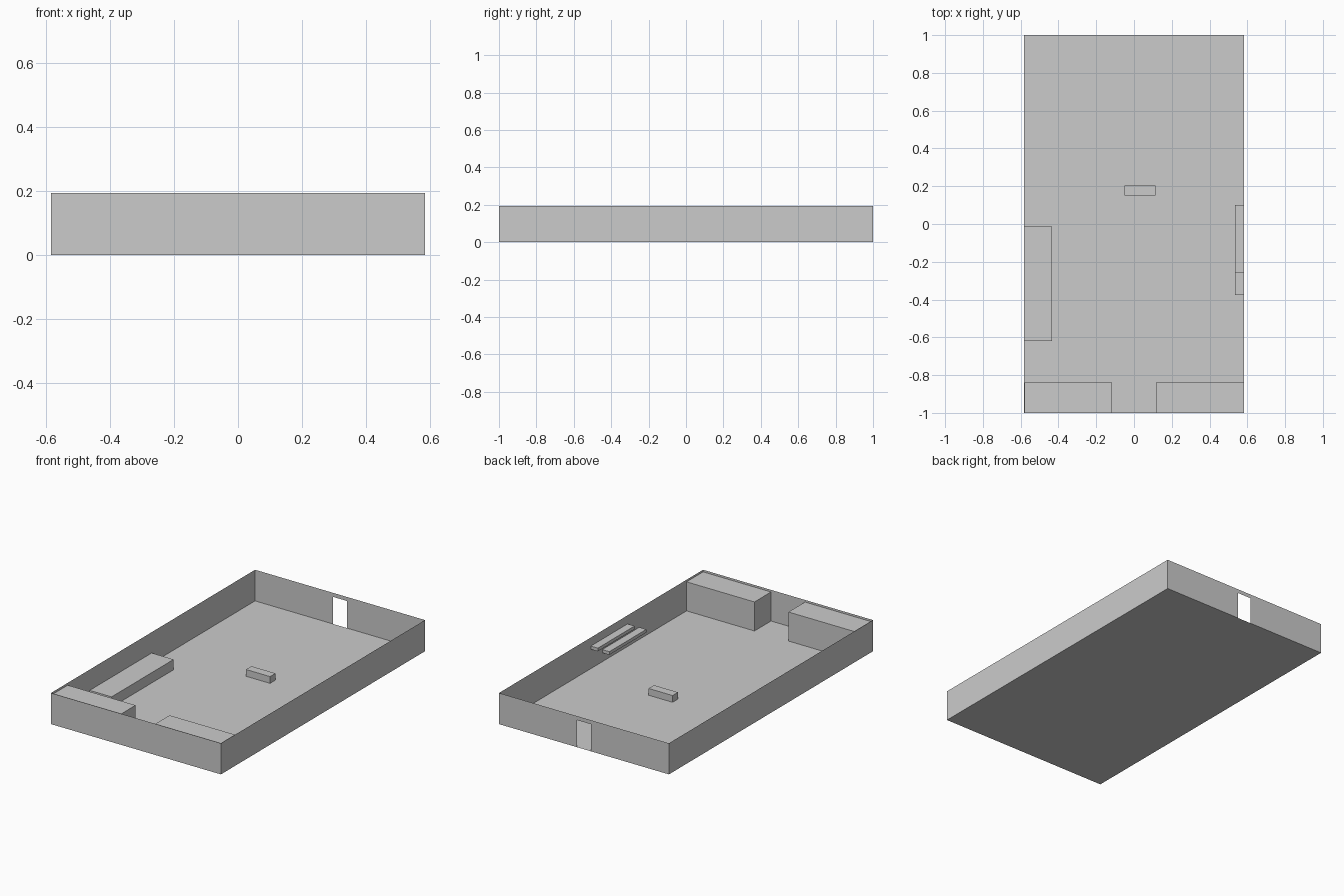
import bpy

if "Cube" in bpy.data.objects:
    bpy.data.objects.remove(bpy.data.objects["Cube"])

W, D, H = 0.583, 1.0, 0.193      # half width, half depth, wall height
DOOR_W, DOOR_H = 0.048, 0.168    # half width and height of the doorway


def make_object(name, verts, faces):
    mesh = bpy.data.meshes.new(name)
    mesh.from_pydata(verts, [], faces)
    mesh.update()
    obj = bpy.data.objects.new(name, mesh)
    bpy.context.collection.objects.link(obj)
    return obj


def panel(name, points):
    """Single flat sheet from an outline."""
    return make_object(name, points, [tuple(range(len(points)))])


def box(name, x, y, z):
    """Closed box from (min, max) ranges."""
    verts = [(a, b, c) for a in x for b in y for c in z]
    faces = [(0, 1, 3, 2), (4, 6, 7, 5), (0, 4, 5, 1),
             (2, 3, 7, 6), (0, 2, 6, 4), (1, 5, 7, 3)]
    return make_object(name, verts, faces)


# Floor
panel("floor", [(-W, -D, 0), (W, -D, 0), (W, D, 0), (-W, D, 0)])

# Thin walls
panel("front_wall", [(-W, -D, 0), (W, -D, 0), (W, -D, H), (-W, -D, H)])
panel("left_wall", [(-W, D, 0), (-W, -D, 0), (-W, -D, H), (-W, D, H)])
panel("right_wall", [(W, -D, 0), (W, D, 0), (W, D, H), (W, -D, H)])

# Back wall with doorway
outline = [(W, 0), (DOOR_W, 0), (DOOR_W, DOOR_H), (-DOOR_W, DOOR_H),
           (-DOOR_W, 0), (-W, 0), (-W, H), (W, H)]
panel("back_wall", [(x, D, z) for x, z in outline])

# Tall cabinets against the front wall
box("left_cabinet", (-0.581, -0.116), (-D, -0.838), (0, 0.18))
box("right_cabinet", (0.117, W), (-D, -0.838), (0, 0.18))

# Low counter along the left wall
box("counter", (-W, -0.433), (-0.62, -0.013), (0, 0.064))

# Small table in the middle
box("table", (-0.05, 0.115), (0.15, 0.203), (0, 0.042))

# Staggered shelves on the right wall
box("upper_shelf", (0.535, W), (-0.26, 0.10), (0.12, 0.14))
box("lower_shelf", (0.535, W), (-0.375, -0.013), (0.055, 0.075))
